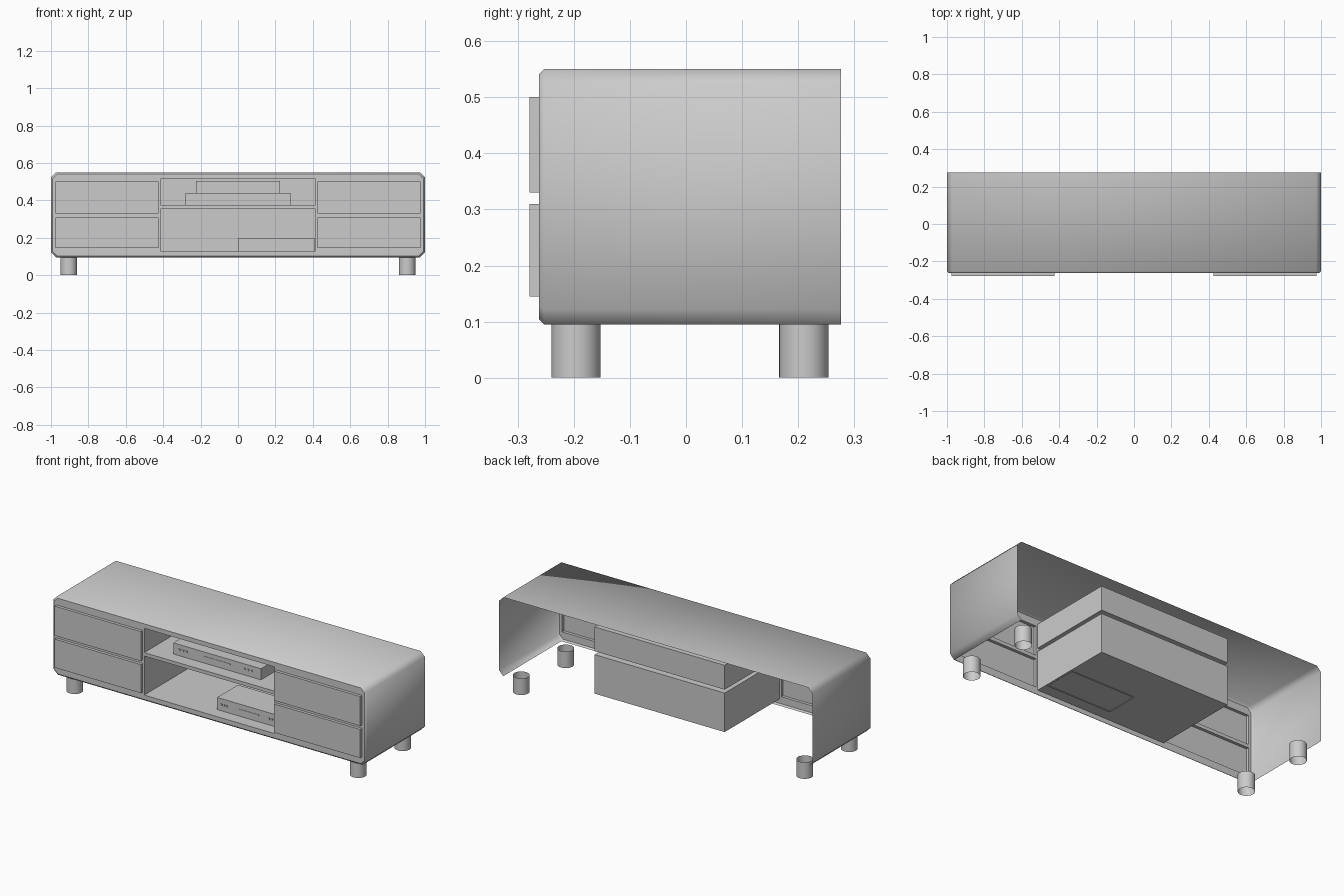
import bpy, bmesh
from mathutils import Vector

if "Cube" in bpy.data.objects:
    bpy.data.objects.remove(bpy.data.objects["Cube"])


def finish(name, bm):
    me = bpy.data.meshes.new(name)
    bm.to_mesh(me)
    bm.free()
    ob = bpy.data.objects.new(name, me)
    bpy.context.collection.objects.link(ob)
    return ob


def box(name, lo, hi, open_side=None, inward=False):
    """Box between two corners; the face looking along open_side is left out."""
    bm = bmesh.new()
    bmesh.ops.create_cube(bm, size=1)
    lo, hi = Vector(lo), Vector(hi)
    if open_side:
        bm.normal_update()
        gone = [f for f in bm.faces if f.normal.dot(Vector(open_side)) > 0.9]
        bmesh.ops.delete(bm, geom=gone, context='FACES')
    for v in bm.verts:
        v.co = Vector([lo[i] + (v.co[i] + 0.5) * (hi[i] - lo[i]) for i in range(3)])
    if inward:
        bmesh.ops.reverse_faces(bm, faces=bm.faces[:])
    return finish(name, bm)


FRONT, BACK = -0.262, 0.276
Z0, Z1, C, B = 0.095, 0.55, 0.027, 0.009

# Openings in the front as (x0, x1, z0, z1)
rows = {"lower": (0.145, 0.31), "upper": (0.33, 0.50)}
drawers = {f"{row}_drawer_{side}": (min(a, b), max(a, b), *z)
           for row, z in rows.items()
           for side, a, b in (("left", -0.975, -0.425), ("right", 0.425, 0.975))}
bays = {"lower_shelf_bay": (-0.415, 0.415, 0.13, 0.355),
        "upper_shelf_bay": (-0.415, 0.415, 0.375, 0.515)}


def outline(bm, y, d):
    """Chamfered rectangle, inset by d, starting at the bottom left."""
    x, a, b, c = 1 - d, Z0 + d, Z1 - d, C - 0.4 * d
    pts = [(-x + c, a), (-x, a + c), (-x, b - c), (-x + c, b),
           (x - c, b), (x, b - c), (x, a + c), (x - c, a)]
    return [bm.verts.new((px, y, pz)) for px, pz in pts]


# Cabinet shell: open back and underside, bevelled front edge
bm = bmesh.new()
back = outline(bm, BACK, 0)
rim = outline(bm, FRONT + B, 0)
face = outline(bm, FRONT, B)
for i in range(8):
    j = (i + 1) % 8
    if i < 7:
        bm.faces.new((back[i], back[j], rim[j], rim[i])).smooth = True
    bm.faces.new((rim[i], rim[j], face[j], face[i])).smooth = True

# Front frame filled around the openings
edges = [bm.edges.get((face[i], face[(i + 1) % 8])) for i in range(8)]
for x0, x1, z0, z1 in [*drawers.values(), *bays.values()]:
    vs = [bm.verts.new((x, FRONT, z)) for x, z in ((x0, z0), (x1, z0), (x1, z1), (x0, z1))]
    edges += [bm.edges.new((vs[i], vs[(i + 1) % 4])) for i in range(4)]
bmesh.ops.triangle_fill(bm, edges=edges, use_beauty=True, normal=(0, -1, 0))
bm.normal_update()
for f in bm.faces:
    mid = f.calc_center_median() - Vector((0, 0.2, 0.32))
    if abs(f.normal.y) > 0.99:
        wrong = f.normal.y > 0
    else:
        wrong = f.normal.dot(mid) < 0
    if wrong:
        f.normal_flip()
finish("cabinet_shell", bm)

# Drawer fronts, hollow behind
for name, (x0, x1, z0, z1) in drawers.items():
    box(name, (x0, -0.279, z0), (x1, FRONT, z1), open_side=(0, 1, 0))

# Open shelf bays
for name, (x0, x1, z0, z1) in bays.items():
    box(name, (x0, FRONT, z0), (x1, 0.24, z1), open_side=(0, -1, 0), inward=True)

# Legs: open tubes
for sx, side in ((-1, "left"), (1, "right")):
    for y, end in ((-0.196, "front"), (0.21, "back")):
        bm = bmesh.new()
        bmesh.ops.create_cone(bm, cap_ends=False, segments=32, radius1=0.044,
                              radius2=0.044, depth=0.095)
        bmesh.ops.translate(bm, verts=bm.verts, vec=(sx * 0.905, y, 0.0475))
        for f in bm.faces:
            f.smooth = True
        finish(f"{end}_leg_{side}", bm)

# Media players on the shelves
box("lower_player", (0.0, -0.19, 0.125), (0.41, 0.0, 0.20), open_side=(0, 0, -1))
box("upper_player", (-0.28, -0.19, 0.376), (0.28, 0.08, 0.44))
box("top_player", (-0.225, -0.12, 0.44), (0.225, 0.06, 0.505))


# Disc slot and small buttons on a player's front
def controls(prefix, x0, x1, z, y=-0.19):
    w = x1 - x0
    box(prefix + "_slot", (x0 + 0.35 * w, y - 0.002, z), (x0 + 0.65 * w, y, z + 0.006))
    for i in range(3):
        for k, start in enumerate((0.06, 0.80)):
            x = x0 + (start + 0.04 * i) * w
            box(f"{prefix}_button_{k}_{i}", (x, y - 0.003, z - 0.004),
                (x + 0.022 * w, y, z + 0.006))


controls("upper_player", -0.28, 0.28, 0.41)
controls("lower_player", 0.0, 0.41, 0.165)
